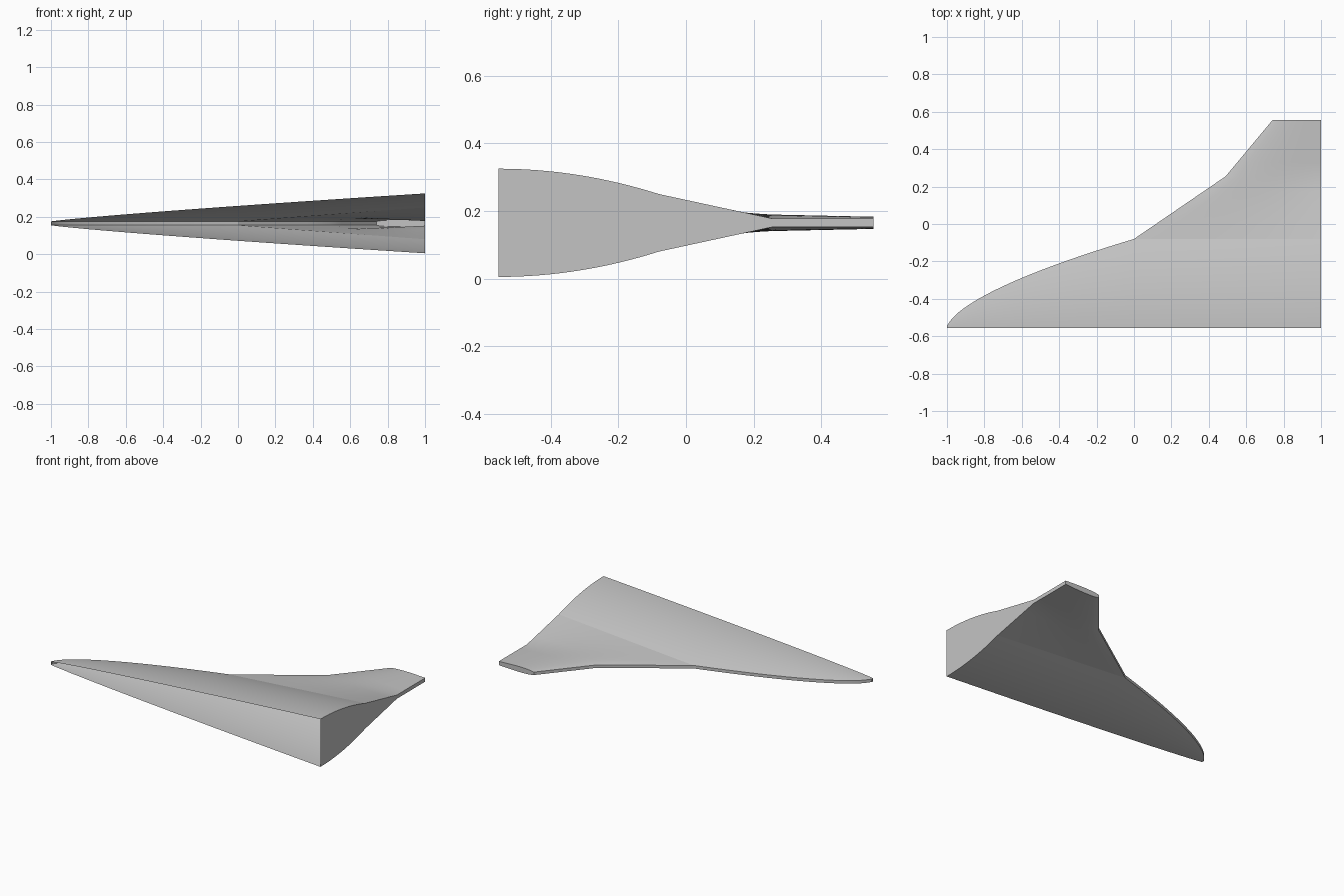
import bpy
import math

cube = bpy.data.objects.get("Cube")
if cube:
    bpy.data.objects.remove(cube, do_unlink=True)

MID = 0.165        # height of the chord plane
SIDE = -0.555      # open centre plane
ROOT = 0.475       # half width of the centre body
EDGE = 0.01        # half thickness of the blunt leading edge

grey = bpy.data.materials.new("light_grey")
grey.use_nodes = True
colour = (0.55, 0.55, 0.55, 1)
grey.diffuse_color = colour
grey.node_tree.nodes["Principled BSDF"].inputs["Base Color"].default_value = colour


def loft(name, rings, closed=False, cap_first=False, skip=lambda a, j: False):
    """Skin a row of equal rings and cap the last one."""
    n = len(rings[0])
    verts = [p for ring in rings for p in ring]
    faces = []
    for a in range(len(rings) - 1):
        for j in range(n if closed else n - 1):
            if not skip(a, j):
                k = (j + 1) % n
                faces.append((a * n + j, a * n + n + j, a * n + n + k, a * n + k))
    if cap_first:
        faces.append(tuple(range(n)))
    faces.append(tuple(reversed(range(len(verts) - n, len(verts)))))
    mesh = bpy.data.meshes.new(name)
    mesh.from_pydata(verts, [], faces)
    mesh.materials.append(grey)
    obj = bpy.data.objects.new(name, mesh)
    bpy.context.collection.objects.link(obj)
    bpy.ops.object.select_all(action="DESELECT")
    bpy.context.view_layer.objects.active = obj
    obj.select_set(True)
    bpy.ops.object.shade_smooth_by_angle(angle=math.radians(30))
    return obj


def mirrored(points):
    """Upper outline followed by its reflection below the chord plane."""
    return ([(x, y, MID + h) for x, y, h in points]
            + [(x, y, MID - h) for x, y, h in reversed(points)])


# Centre body: parabolic sections that widen from a blunt nose
STEPS = 16


def body_ring(x):
    u = 1 + x
    width = ROOT * max(min(u, 1), 0.004) ** 0.63
    crown = EDGE + 0.15 * (u / 2) ** 0.85
    edge = EDGE + 0.075 * max(x, 0)
    return mirrored([(x, SIDE + width * j / STEPS,
                      crown - (crown - edge) * (j / STEPS) ** 2)
                     for j in range(STEPS + 1)])


NOSE = 24
columns = [-1 + (i / NOSE) ** 2 for i in range(NOSE + 1)]
columns += [i / 10 for i in range(1, 11)]
loft("centre_body", [body_ring(x) for x in columns], cap_first=True,
     skip=lambda a, j: a >= NOSE and j == STEPS)

# Wing: root, kink and tip sections joined by straight panels
# (span position, leading edge x, trailing half thickness, bulge)
STATIONS = [(SIDE + ROOT, 0.0, 0.085, 0.0),
            (0.255, 0.49, 0.0125, 0.0135),
            (0.555, 0.74, 0.0125, 0.007)]


def wing_ring(y, lead, tail, bulge):
    points = []
    for i in range(STEPS, -1, -1):
        s = i / STEPS
        h = EDGE + (tail - EDGE) * s + bulge * math.sin(math.pi * s ** 0.7)
        points.append((lead + (1 - lead) * s, y, h))
    return mirrored(points)


rings = []
for a, b in zip(STATIONS, STATIONS[1:]):
    for i in range(4):
        rings.append(wing_ring(*[p + (q - p) * i / 4 for p, q in zip(a, b)]))
rings.append(wing_ring(*STATIONS[-1]))
loft("outer_wing", rings, closed=True)
